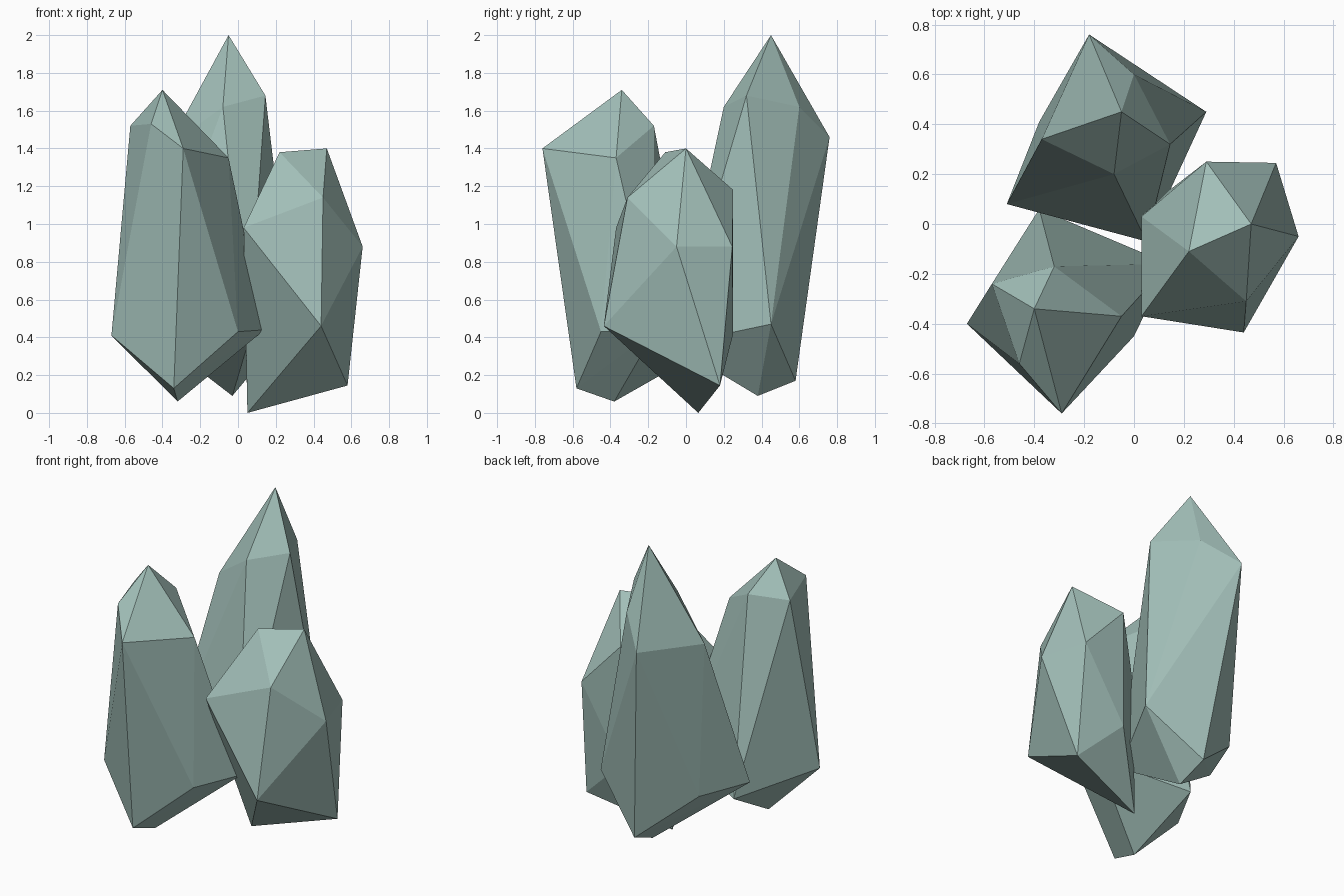
import bpy, bmesh

if "Cube" in bpy.data.objects:
    bpy.data.objects.remove(bpy.data.objects["Cube"])

# Pale green stone shared by all shards
stone = bpy.data.materials.new("pale_green_stone")
stone.diffuse_color = (0.36, 0.52, 0.48, 1)
stone.use_nodes = True
stone.node_tree.nodes["Principled BSDF"].inputs["Base Color"].default_value = stone.diffuse_color


def shard(name, tip, shoulder, base):
    """Faceted crystal: convex skin over a tip, a shoulder ring and a base ring."""
    bm = bmesh.new()
    for p in [tip] + shoulder + base:
        bm.verts.new(p)
    hull = bmesh.ops.convex_hull(bm, input=bm.verts[:])
    loose = [v for v in bm.verts if not v.link_faces]
    bmesh.ops.delete(bm, geom=loose, context='VERTS')
    bmesh.ops.recalc_face_normals(bm, faces=bm.faces[:])
    mesh = bpy.data.meshes.new(name)
    bm.to_mesh(mesh)
    bm.free()
    mesh.materials.append(stone)
    obj = bpy.data.objects.new(name, mesh)
    bpy.context.collection.objects.link(obj)
    return obj


# Tall shard at the back
shard("tall_back_crystal", (-.05, .45, 2.0),
      [(.145, .32, 1.68), (-.08, .20, 1.62), (-.37, .34, 1.41),
       (-.18, .76, 1.46), (0, .60, 1.62)],
      [(.29, .45, .47), (.05, -.07, .36), (-.51, .08, .46),
       (-.38, .41, .46), (-.04, .58, .17), (-.03, .38, .09)])

# Middle shard at the front left
shard("left_crystal", (-.40, -.34, 1.71),
      [(-.57, -.24, 1.52), (-.46, -.56, 1.53), (-.29, -.76, 1.40),
       (-.05, -.37, 1.35), (-.32, -.17, 1.52)],
      [(-.67, -.40, .41), (-.34, -.58, .13), (-.32, -.38, .06),
       (0, -.45, .43), (.14, -.16, .44), (-.38, .06, .31)])

# Short stout shard at the right
shard("short_right_crystal", (.47, 0, 1.40),
      [(.22, -.11, 1.38), (.45, -.31, 1.14), (.03, -.37, .98),
       (.66, -.05, .88), (.57, .245, .88), (.29, .25, 1.18), (.03, .03, .87)],
      [(.44, -.435, .46), (.58, .18, .145), (.05, .065, 0), (.29, .25, .42)])
